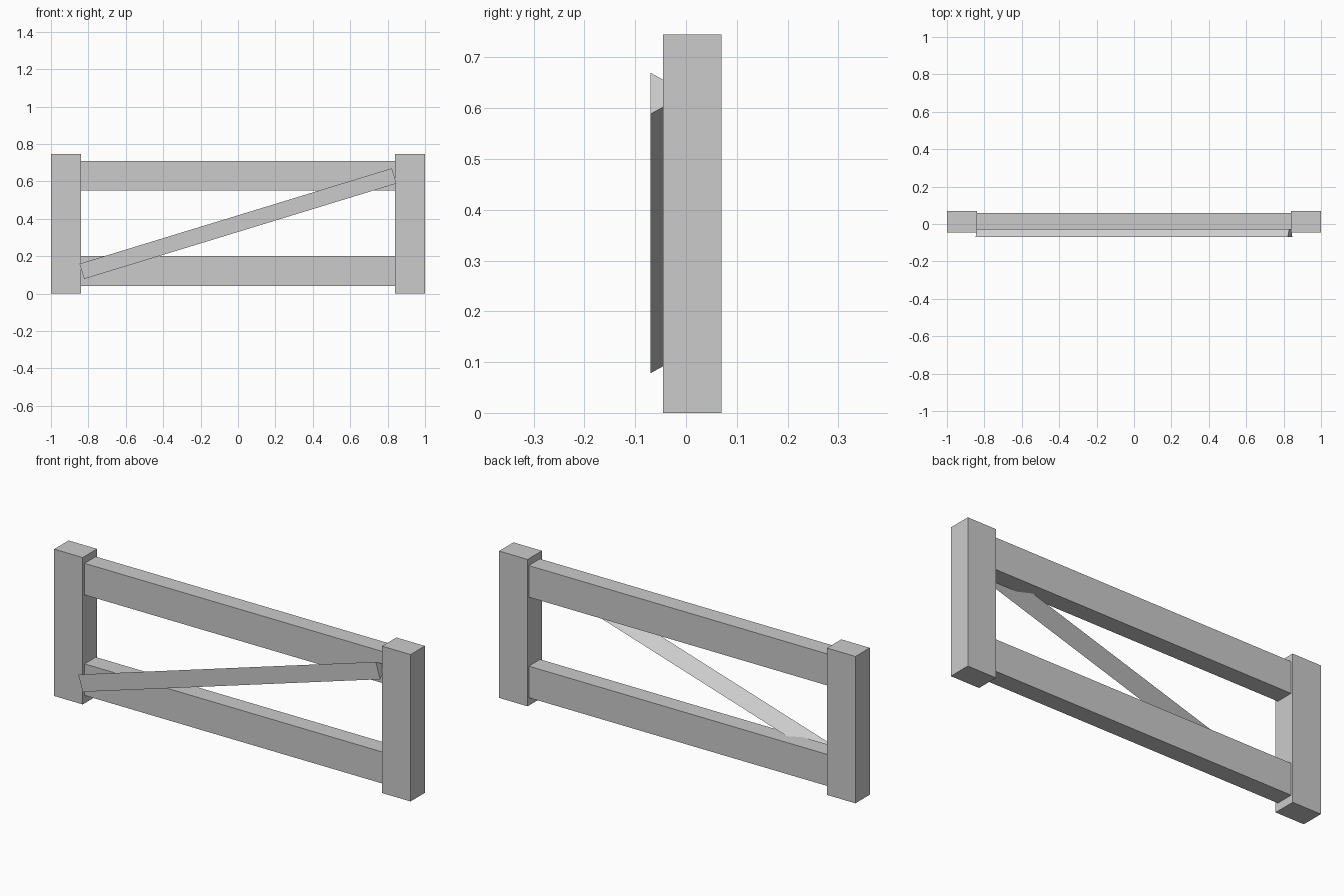
import bpy, bmesh, math
from mathutils import Vector, Matrix

cube = bpy.data.objects.get("Cube")
if cube:
    bpy.data.objects.remove(cube, do_unlink=True)

GREY = (0.6, 0.6, 0.6, 1.0)
grey = bpy.data.materials.new("plain_grey")
grey.use_nodes = True
grey.diffuse_color = GREY
grey.node_tree.nodes["Principled BSDF"].inputs["Base Color"].default_value = GREY


def add_object(name, bm):
    bmesh.ops.recalc_face_normals(bm, faces=bm.faces)
    mesh = bpy.data.meshes.new(name)
    bm.to_mesh(mesh)
    bm.free()
    mesh.materials.append(grey)
    obj = bpy.data.objects.new(name, mesh)
    bpy.context.collection.objects.link(obj)
    return obj


def box(name, low, high):
    low, high = Vector(low), Vector(high)
    bm = bmesh.new()
    bmesh.ops.create_cube(bm, size=1)
    bmesh.ops.scale(bm, vec=high - low, verts=bm.verts)
    bmesh.ops.translate(bm, vec=(low + high) / 2, verts=bm.verts)
    return add_object(name, bm)


def prism(name, side, length, front, height, angle):
    """Three-sided bar with a flat front and a ridge along the back."""
    bm = bmesh.new()
    ridge = side * math.sqrt(3) / 2
    section = [(0, -side / 2), (0, side / 2), (ridge, 0)]
    face = bm.faces.new([bm.verts.new((-length / 2, y, z)) for y, z in section])
    result = bmesh.ops.extrude_face_region(bm, geom=[face], use_keep_orig=True)
    ends = [v for v in result["geom"] if isinstance(v, bmesh.types.BMVert)]
    bmesh.ops.translate(bm, vec=(length, 0, 0), verts=ends)
    bm.transform(Matrix.Translation((0, front, height)) @ Matrix.Rotation(-angle, 4, "Y"))
    return add_object(name, bm)


# End posts
INNER = 0.84
box("right_post", (-1, -0.045, 0), (-INNER, 0.07, 0.745))
box("left_post", (INNER, -0.045, 0), (1, 0.07, 0.745))

# Horizontal rails between the posts
for name, bottom in (("lower_rail", 0.04), ("upper_rail", 0.55)):
    box(name, (-INNER, -0.03, bottom), (INNER, 0.06, bottom + 0.16))

# Diagonal brace across the front
prism("diagonal_brace", 0.085, 1.746, -0.07, 0.374, math.radians(17))
